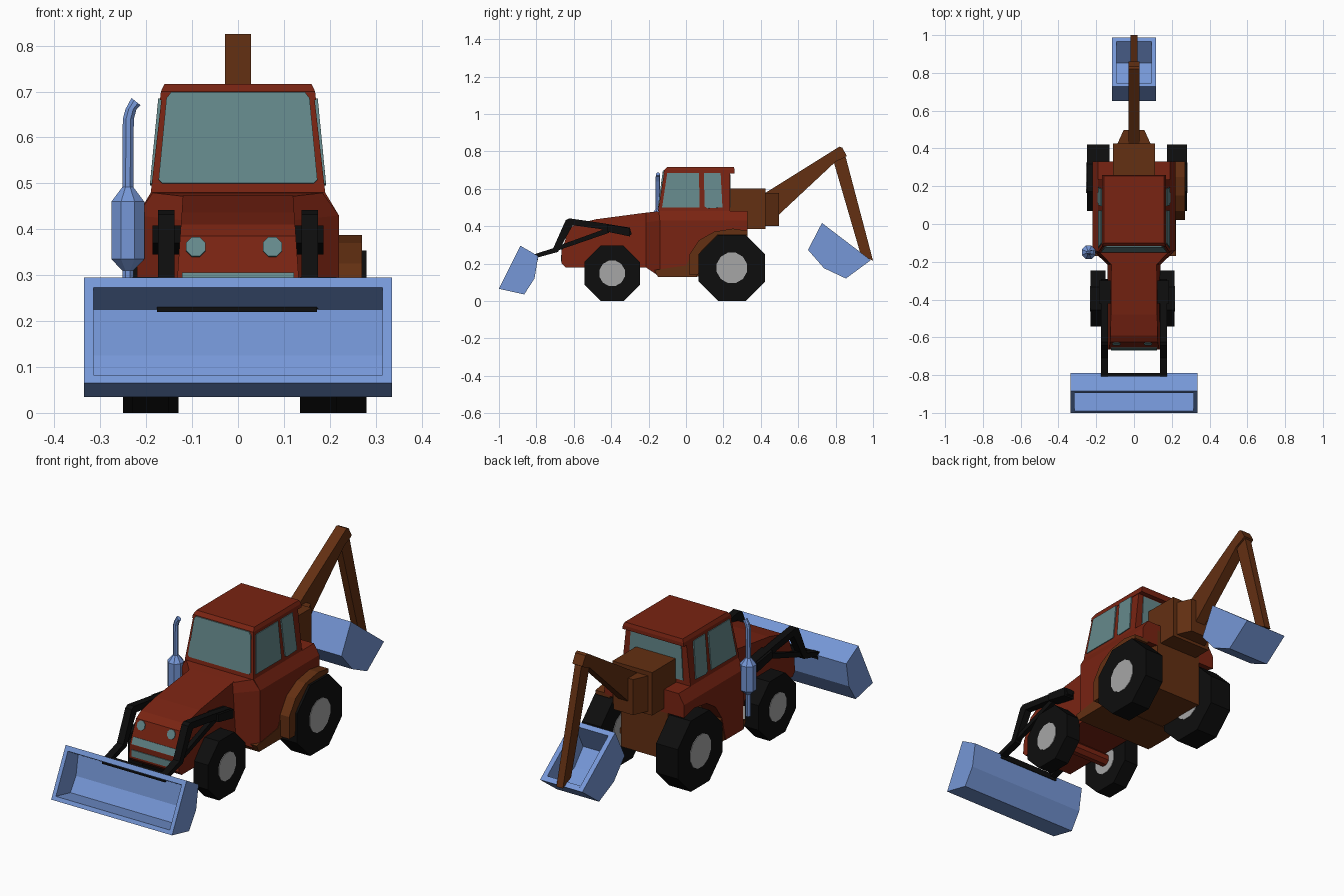
import bpy, bmesh, math


def material(name, rgb):
    m = bpy.data.materials.new(name)
    m.diffuse_color = (*rgb, 1)
    return m


RED = material("red paint", (0.19, 0.017, 0.006))
BROWN = material("brown paint", (0.125, 0.029, 0.006))
BLUE = material("blue steel", (0.18, 0.31, 0.68))
GLASS = material("glass", (0.13, 0.25, 0.26))
BLACK = material("black rubber", (0.004, 0.004, 0.004))
GREY = material("grey hub", (0.38, 0.38, 0.38))


def loft(name, rings, mat):
    """Closed solid through rings of matching 3D points."""
    bm = bmesh.new()
    vs = [[bm.verts.new(p) for p in ring] for ring in rings]
    n = len(vs[0])
    for a, b in zip(vs, vs[1:]):
        for i in range(n):
            bm.faces.new((a[i], a[(i + 1) % n], b[(i + 1) % n], b[i]))
    bm.faces.new(vs[0])
    bm.faces.new(vs[-1])
    bmesh.ops.recalc_face_normals(bm, faces=bm.faces[:])
    me = bpy.data.meshes.new(name)
    bm.to_mesh(me)
    bm.free()
    me.materials.append(mat)
    ob = bpy.data.objects.new(name, me)
    bpy.context.collection.objects.link(ob)
    return ob


def prism(name, pts, x0, x1, mat):
    """Side profile of (y, z) points, extruded from x0 to x1."""
    return loft(name, [[(x, y, z) for y, z in pts] for x in (x0, x1)], mat)


def box(name, x0, x1, y0, y1, z0, z1, mat):
    return prism(name, [(y0, z0), (y1, z0), (y1, z1), (y0, z1)], x0, x1, mat)


def plan(hx, y0, y1, z, hx_front=None):
    f = hx if hx_front is None else hx_front
    return [(-f, y0, z), (f, y0, z), (hx, y1, z), (-hx, y1, z)]


def plate(name, pts, mat):
    """Thin plate lying on a surface."""
    me = bpy.data.meshes.new(name)
    me.from_pydata(pts, [], [range(len(pts))])
    me.materials.append(mat)
    ob = bpy.data.objects.new(name, me)
    bpy.context.collection.objects.link(ob)
    s = ob.modifiers.new("thickness", 'SOLIDIFY')
    s.thickness, s.offset = 0.008, 0
    return ob


def ngon(cy, cz, r, n):
    """Regular polygon with a flat bottom; r is measured to the flats."""
    R = r / math.cos(math.pi / n)
    return [(cy + R * math.sin((2 * i + 1) * math.pi / n),
             cz + R * math.cos((2 * i + 1) * math.pi / n)) for i in range(n)]


# Wheels
def wheel(name, x0, x1, cy, r, hub):
    prism(name + "_tyre", ngon(cy, r, r, 8), x0, x1, BLACK)
    prism(name + "_hub", ngon(cy, r, hub, 12), x0 - 0.003, x1 + 0.003, GREY)


wheel("front_left_wheel", -0.23, -0.15, -0.395, 0.148, 0.068)
wheel("front_right_wheel", 0.135, 0.215, -0.395, 0.148, 0.068)
wheel("rear_left_wheel", -0.25, -0.13, 0.245, 0.177, 0.081)
wheel("rear_right_wheel", 0.175, 0.28, 0.245, 0.177, 0.081)
prism("front_axle", ngon(-0.395, 0.15, 0.03, 8), -0.16, 0.15, RED)
prism("rear_axle", ngon(0.245, 0.177, 0.03, 8), -0.14, 0.18, BROWN)

# Hood, narrowing towards the top
nose = [(-0.665, 0.2), (-0.665, 0.27), (-0.625, 0.385), (-0.59, 0.41),
        (-0.48, 0.437), (-0.2, 0.474), (-0.2, 0.18), (-0.645, 0.18)]


def hood_x(z):
    return 0.14 - 0.068 * (z - 0.18)


loft("hood", [[(s * hood_x(z), y, z) for y, z in nose] for s in (-1, 1)], RED)


# Grille bars and headlights
def nose_y(z):
    return -0.665 + max(0, z - 0.27) * 0.04 / 0.115


for name, z0, z1 in (("upper_grille", 0.272, 0.305), ("lower_grille", 0.212, 0.245)):
    plate(name, [(-0.122, nose_y(z0), z0), (0.122, nose_y(z0), z0),
                 (0.122, nose_y(z1), z1), (-0.122, nose_y(z1), z1)], GLASS)
for side, cx in (("left", -0.092), ("right", 0.075)):
    plate(side + "_headlight", [(cx + a, nose_y(z), z)
                                for a, z in ngon(0, 0.361, 0.021, 8)], GLASS)

# Flare between hood and cab base
loft("cowl", [
    [(-0.14, -0.215, 0.18), (0.14, -0.215, 0.18), (0.123, -0.215, 0.42),
     (0.12, -0.215, 0.472), (-0.12, -0.215, 0.472), (-0.123, -0.215, 0.42)],
    [(-0.22, -0.14, 0.13), (0.22, -0.14, 0.13), (0.22, -0.14, 0.43),
     (0.19, -0.14, 0.48), (-0.19, -0.14, 0.48), (-0.22, -0.14, 0.43)]], RED)

# Cab base with wheel arch, shoulder, cab and roof
prism("cab_base", [(-0.14, 0.13), (0.0, 0.13), (0.03, 0.25), (0.08, 0.325),
                   (0.15, 0.37), (0.25, 0.385), (0.33, 0.365), (0.33, 0.43),
                   (-0.14, 0.43)], -0.22, 0.22, RED)
loft("cab_shoulder", [plan(0.22, -0.14, 0.33, 0.43), plan(0.19, -0.145, 0.33, 0.48)], RED)
loft("cab", [plan(0.19, -0.15, 0.235, 0.48), plan(0.165, -0.115, 0.235, 0.70)], RED)
loft("roof", [plan(0.17, -0.12, 0.26, 0.682), plan(0.168, -0.117, 0.26, 0.7),
              plan(0.16, -0.1, 0.255, 0.717)], RED)


# Windows
def cab_x(z):
    return 0.19 - (z - 0.48) * 0.025 / 0.22


def cab_y(z):
    return -0.15 + (z - 0.48) * 0.035 / 0.22


# windscreen with clipped corners
screen = [(0.165, 0.5), (0.173, 0.508), (0.156, 0.685), (0.146, 0.698)]
outline = screen + [(-x, z) for x, z in reversed(screen)]
plate("windscreen", [(x, cab_y(z) - (0.004 if z > 0.68 else 0), z) for x, z in outline], GLASS)
plate("rear_window", [(-0.15, 0.235, 0.5), (0.15, 0.235, 0.5),
                      (0.14, 0.235, 0.675), (-0.14, 0.235, 0.675)], GLASS)
panes = {"front": [(-0.128, 0.5), (0.072, 0.5), (0.07, 0.685), (-0.1, 0.685)],
         "back": [(0.1, 0.505), (0.115, 0.495), (0.195, 0.5), (0.185, 0.685), (0.095, 0.685)]}
for label, pts in panes.items():
    for side, s in (("left", -1), ("right", 1)):
        plate(f"{side}_{label}_window",
              [(s * (cab_x(z) + (0.003 if z > 0.68 else 0)), y, z) for y, z in pts], GLASS)

# Rear chassis, sills and right fender
box("rear_chassis", -0.13, 0.13, 0.0, 0.33, 0.13, 0.45, BROWN)
prism("sill", [(-0.17, 0.165), (-0.15, 0.128), (0.06, 0.128), (0.03, 0.25), (0.0, 0.19)],
      -0.215, 0.222, BROWN)
prism("right_fender", [(0.02, 0.14), (0.02, 0.25), (0.07, 0.325), (0.15, 0.37),
                       (0.25, 0.387), (0.33, 0.375), (0.33, 0.355), (0.17, 0.355),
                       (0.08, 0.265), (0.065, 0.14)], 0.19, 0.27, BROWN)

# Exhaust stack with a muffler and bent tip
stack = [(-0.24, 0.2, 0.012), (-0.24, 0.31, 0.012), (-0.24, 0.335, 0.036),
         (-0.24, 0.46, 0.036), (-0.24, 0.492, 0.012), (-0.239, 0.64, 0.012),
         (-0.233, 0.662, 0.012), (-0.222, 0.678, 0.01)]
loft("exhaust", [[(cx + a, -0.15 + b, z + (0 if i < 7 else -a * 0.8))
                  for a, b in ngon(0, 0, r, 8)]
                 for i, (cx, z, r) in enumerate(stack)], BLUE)

# Front loader arms
for side, s in (("left", -1), ("right", 1)):
    a, b = s * 0.138, s * 0.174
    prism(side + "_loader_arm", [
        (-0.82, 0.247), (-0.71, 0.282), (-0.643, 0.432), (-0.625, 0.442),
        (-0.46, 0.418), (-0.3, 0.392), (-0.29, 0.355), (-0.31, 0.35),
        (-0.46, 0.385), (-0.605, 0.405), (-0.685, 0.262), (-0.82, 0.225)], a, b, BLACK)
    prism(side + "_loader_ram", [(-0.7, 0.265), (-0.69, 0.292), (-0.42, 0.39), (-0.41, 0.365)],
          s * 0.145, s * 0.168, BLACK)
    prism(side + "_loader_pivot", [(-0.42, 0.37), (-0.42, 0.408), (-0.3, 0.39), (-0.3, 0.345)],
          s * 0.12, s * 0.186, BLACK)
box("loader_crossbar", -0.176, 0.172, -0.825, -0.79, 0.22, 0.25, BLACK)


# Buckets: hollow shell between two side plates
def bucket(name, outer, inner, hx, wall):
    prism(name + "_shell", outer + inner[::-1], -hx + wall, hx - wall, BLUE)
    for side, s in (("left", -1), ("right", 1)):
        prism(f"{name}_{side}_side", outer, s * hx, s * (hx - wall), BLUE)


bucket("front_bucket",
       [(-1.0, 0.065), (-0.865, 0.035), (-0.81, 0.12), (-0.79, 0.24), (-0.885, 0.295)],
       [(-0.991, 0.083), (-0.876, 0.058), (-0.832, 0.125), (-0.815, 0.225), (-0.896, 0.273)],
       0.335, 0.02)
bucket("rear_bucket",
       [(0.727, 0.417), (0.652, 0.273), (0.738, 0.175), (0.855, 0.12), (0.988, 0.218)],
       [(0.747, 0.402), (0.682, 0.275), (0.75, 0.197), (0.852, 0.147), (0.966, 0.235)],
       0.117, 0.025)

# Backhoe mount, boom and stick
box("backhoe_mount", -0.11, 0.11, 0.23, 0.425, 0.385, 0.6, BROWN)
loft("backhoe_swivel", [plan(0.055, 0.42, 0.497, z, 0.09) for z in (0.4, 0.578)], BROWN)
prism("boom", [(0.42, 0.575), (0.82, 0.825), (0.835, 0.82), (0.86, 0.775), (0.845, 0.765),
               (0.8, 0.745), (0.495, 0.46), (0.42, 0.46)], -0.028, 0.028, BROWN)
prism("stick", [(0.785, 0.76), (0.835, 0.8), (0.855, 0.765), (1.0, 0.215), (0.935, 0.245)],
      -0.018, 0.018, BROWN)
